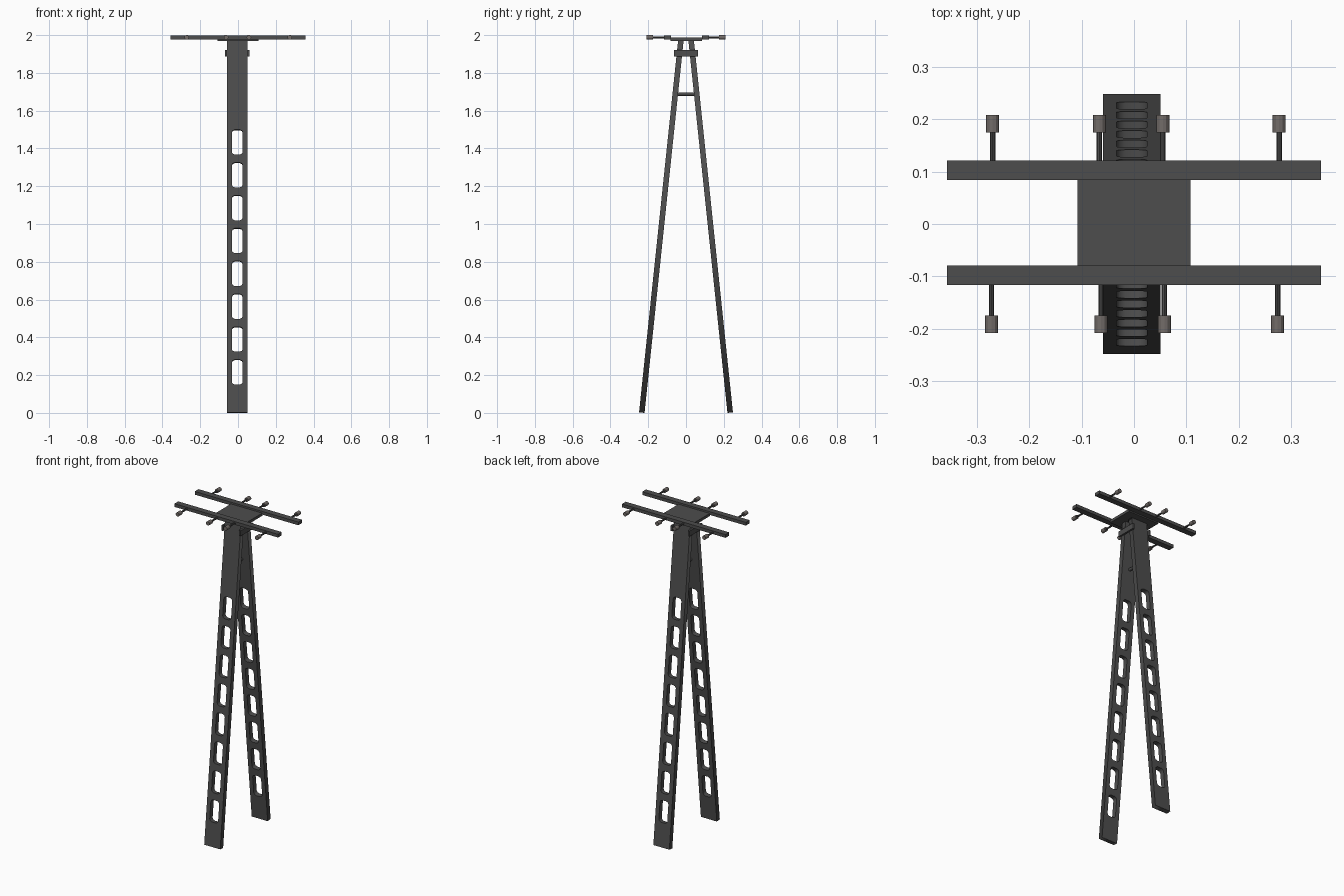
import bpy, bmesh, math
from mathutils import Matrix, Vector

if "Cube" in bpy.data.objects:
    bpy.data.objects.remove(bpy.data.objects["Cube"])


def material(name, rgb):
    m = bpy.data.materials.new(name)
    m.diffuse_color = (*rgb, 1)
    m.use_nodes = True
    m.node_tree.nodes["Principled BSDF"].inputs["Base Color"].default_value = m.diffuse_color
    return m


STEEL = material("dark_steel", (0.075, 0.075, 0.075))
CERAMIC = material("insulator_grey", (0.17, 0.15, 0.14))


def finish(name, bm, mat):
    bmesh.ops.remove_doubles(bm, verts=bm.verts, dist=1e-5)
    bmesh.ops.recalc_face_normals(bm, faces=bm.faces)
    me = bpy.data.meshes.new(name)
    bm.to_mesh(me)
    bm.free()
    me.materials.append(mat)
    ob = bpy.data.objects.new(name, me)
    bpy.context.collection.objects.link(ob)
    return ob


def box(name, lo, hi, mat=STEEL):
    lo, hi = Vector(lo), Vector(hi)
    bm = bmesh.new()
    bmesh.ops.create_cube(bm, size=1, matrix=Matrix.Translation((lo + hi) / 2)
                          @ Matrix.Diagonal((*(hi - lo), 1)))
    return finish(name, bm, mat)


def rod_y(name, x, z, y0, y1, r, sides, mat=STEEL):
    bm = bmesh.new()
    bmesh.ops.create_cone(bm, cap_ends=True, segments=sides, radius1=r, radius2=r,
                          depth=abs(y1 - y0),
                          matrix=Matrix.Translation((x, (y0 + y1) / 2, z))
                          @ Matrix.Rotation(math.pi / 2, 4, 'X'))
    return finish(name, bm, mat)


LEG_X = -0.004
SLOPE = 0.105


# Flat leg outline with a ladder of rounded windows
def leg_panel():
    loops = [[(-0.055, 0), (0.055, 0), (0.055, 1.975), (-0.055, 1.975)]]
    for i in range(8):
        c = 0.213 + i * 0.1739
        q = [(0.029, 0.052), (0.024, 0.061), (0.013, 0.066)]
        loops.append([(x, c + h) for x, h in q] + [(-x, c + h) for x, h in q[::-1]]
                     + [(-x, c - h) for x, h in q] + [(x, c - h) for x, h in q[::-1]])
    cu = bpy.data.curves.new("leg_outline", 'CURVE')
    cu.dimensions = '2D'
    cu.fill_mode = 'BOTH'
    cu.extrude = 0.0145
    for pts in loops:
        s = cu.splines.new('POLY')
        s.points.add(len(pts) - 1)
        for p, (x, h) in zip(s.points, pts):
            p.co = (x, h, 0, 1)
        s.use_cyclic_u = True
    ob = bpy.data.objects.new("leg_outline", cu)
    bpy.context.collection.objects.link(ob)
    me = bpy.data.meshes.new_from_object(
        ob.evaluated_get(bpy.context.evaluated_depsgraph_get()))
    bpy.data.objects.remove(ob)
    return me


# Two leaning legs
panel = leg_panel()
for side, label in ((-1, "front"), (1, "back")):
    bm = bmesh.new()
    bm.from_mesh(panel)
    for v in bm.verts:
        x, h, d = v.co
        v.co = (x + LEG_X, side * (0.234 - SLOPE * h + d), max(0, h + SLOPE * (d + 0.0145)))
    finish(label + "_leg", bm, STEEL)

# Brace rod and clamp bars tying the legs together
rod_y("leg_brace_rod", LEG_X, 1.687, -0.05, 0.05, 0.009, 12)
box("clamp_bar_left", (-0.069, -0.063, 1.887), (-0.058, 0.063, 1.921))
box("clamp_bar_right", (0.05, -0.063, 1.887), (0.062, 0.063, 1.921))

# Top plate
box("top_plate", (-0.108, -0.083, 1.97), (0.108, 0.086, 1.987))

# Crossarms with insulators
Z = 1.988
arms = {
    "front": (-1, -0.116, -0.079, (-0.272, -0.063, 0.058, 0.274)),
    "back": (1, 0.084, 0.121, (-0.27, -0.066, 0.055, 0.277)),
}
for label, (side, y0, y1, xs) in arms.items():
    box(label + "_crossarm", (-0.357, y0, 1.978), (0.357, y1, 1.998))
    for i, x in enumerate(xs):
        rod_y(f"{label}_pin_{i + 1}", x, Z, side * 0.11, side * 0.18, 0.0055, 10)
        rod_y(f"{label}_insulator_{i + 1}", x, Z, side * 0.175, side * 0.208,
              0.0125, 12, CERAMIC)
